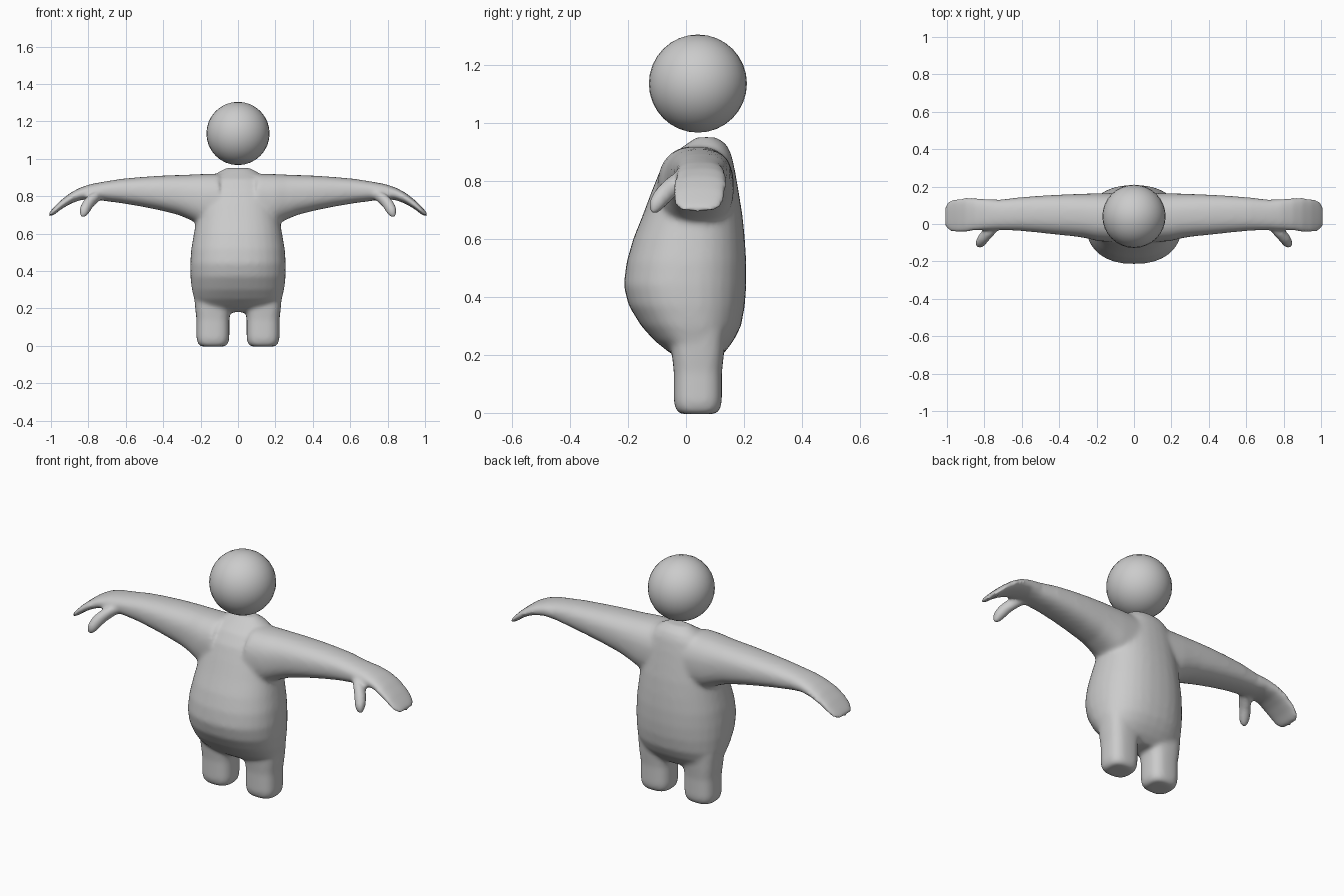
import bpy, bmesh
from math import cos, sin, pi, copysign
from mathutils import Vector

if "Cube" in bpy.data.objects:
    bpy.data.objects.remove(bpy.data.objects["Cube"], do_unlink=True)

clay = bpy.data.materials.new("clay grey")
clay.use_nodes = True
clay.diffuse_color = (0.6, 0.6, 0.6, 1)
clay.node_tree.nodes["Principled BSDF"].inputs["Base Color"].default_value = (0.6, 0.6, 0.6, 1)


def add_object(name, bm):
    mesh = bpy.data.meshes.new(name)
    bmesh.ops.recalc_face_normals(bm, faces=bm.faces[:])
    for face in bm.faces:
        face.smooth = True
    bm.to_mesh(mesh)
    bm.free()
    mesh.materials.append(clay)
    obj = bpy.data.objects.new(name, mesh)
    bpy.context.collection.objects.link(obj)
    return obj


def oval(center, u, v, power=2.0, count=32):
    """Rounded cross-section spanned by the half-axes u and v."""
    ring = []
    for i in range(count):
        c, s = cos(2 * pi * i / count), sin(2 * pi * i / count)
        ring.append(Vector(center) + Vector(u) * copysign(abs(c) ** (2 / power), c)
                    + Vector(v) * copysign(abs(s) ** (2 / power), s))
    return ring


def loft(bm, rings):
    """Closed skin through a row of cross-sections."""
    loops = [[bm.verts.new(p) for p in ring] for ring in rings]
    for a, b in zip(loops, loops[1:]):
        for i in range(len(a)):
            j = (i + 1) % len(a)
            bm.faces.new((a[i], a[j], b[j], b[i]))
    bm.faces.new(loops[0][::-1])
    bm.faces.new(loops[-1])


body = bmesh.new()

# Torso: height, half width, front y, back y
torso = [(0.18, 0.19, -0.01, 0.10), (0.21, 0.215, -0.06, 0.135), (0.25, 0.235, -0.11, 0.165),
         (0.30, 0.247, -0.155, 0.19), (0.37, 0.255, -0.198, 0.203), (0.44, 0.256, -0.215, 0.208),
         (0.52, 0.25, -0.205, 0.208), (0.60, 0.236, -0.182, 0.203), (0.68, 0.222, -0.15, 0.195),
         (0.76, 0.21, -0.12, 0.182), (0.83, 0.19, -0.092, 0.17), (0.89, 0.155, -0.05, 0.157),
         (0.925, 0.11, 0.0, 0.14), (0.95, 0.065, 0.035, 0.105)]
loft(body, [oval((0, (f + b) / 2, z), (w, 0, 0), (0, (b - f) / 2, 0), 2.3)
            for z, w, f, b in torso])

# Arm down to the mitten hand: x, bottom z, top z, front y, back y
arm = [(0.10, 0.62, 0.92, -0.10, 0.165), (0.20, 0.645, 0.918, -0.09, 0.165),
       (0.26, 0.675, 0.915, -0.075, 0.162), (0.32, 0.70, 0.913, -0.066, 0.16),
       (0.42, 0.725, 0.909, -0.056, 0.156), (0.52, 0.745, 0.902, -0.045, 0.15),
       (0.62, 0.762, 0.893, -0.036, 0.142), (0.72, 0.775, 0.877, -0.032, 0.13),
       (0.79, 0.785, 0.864, -0.032, 0.134), (0.85, 0.777, 0.843, -0.036, 0.14),
       (0.90, 0.757, 0.815, -0.044, 0.141), (0.95, 0.727, 0.775, -0.047, 0.138),
       (0.985, 0.698, 0.74, -0.04, 0.128), (1.01, 0.69, 0.712, -0.02, 0.10)]
# Thumb: x, y, z, radius
thumb = [(0.73, 0.0, 0.81, 0.032), (0.77, -0.035, 0.79, 0.037), (0.80, -0.07, 0.76, 0.035),
         (0.817, -0.095, 0.73, 0.032), (0.825, -0.113, 0.705, 0.025), (0.828, -0.12, 0.69, 0.012)]
# Leg: height, scale
leg = [(-0.004, 0.75), (0.012, 0.93), (0.04, 1.0), (0.14, 1.0), (0.20, 1.08), (0.28, 1.15)]

for side in (1, -1):
    loft(body, [oval((side * x, (f + b) / 2, (lo + hi) / 2), (0, (b - f) / 2, 0),
                     (0, 0, (hi - lo) / 2), 2.4) for x, lo, hi, f, b in arm])
    loft(body, [oval((side * x, y, z), (side * r, 0, 0), (0, -0.6 * r, 0.75 * r))
                if i == 0 else oval((side * x, y, z), (side * r, 0, 0), (0, -0.7 * r, 0.7 * r))
                for i, (x, y, z, r) in enumerate(thumb)])
    loft(body, [oval((side * 0.134, 0.041, z), (0.088 * s, 0, 0), (0, 0.083 * s, 0), 2.8)
                for z, s in leg])

# Fuse the limbs into one soft skin
body_obj = add_object("body", body)
fuse = body_obj.modifiers.new("fuse", "REMESH")
fuse.mode = "VOXEL"
fuse.voxel_size = 0.01
fuse.use_smooth_shade = True
soften = body_obj.modifiers.new("soften", "SMOOTH")
soften.factor = 0.5
soften.iterations = 14

# Floating ball head
head = bmesh.new()
bmesh.ops.create_uvsphere(head, u_segments=32, v_segments=16, radius=0.169)
head_obj = add_object("head", head)
head_obj.location = (0, 0.041, 1.135)
